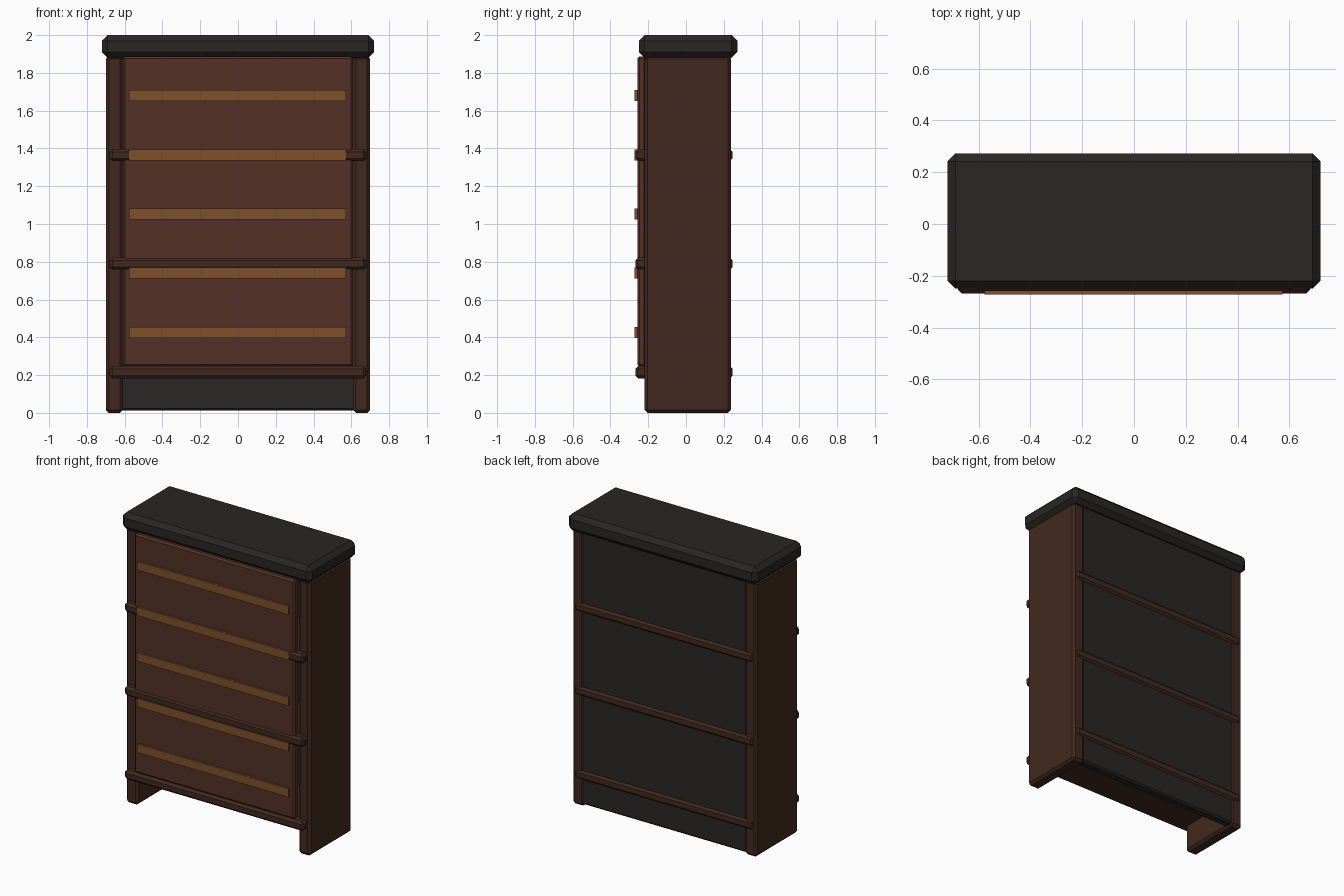
import bpy, bmesh

if "Cube" in bpy.data.objects:
    bpy.data.objects.remove(bpy.data.objects["Cube"])


def material(name, rgb):
    m = bpy.data.materials.new(name)
    m.diffuse_color = (*rgb, 1)
    m.use_nodes = True
    m.node_tree.nodes["Principled BSDF"].inputs["Base Color"].default_value = m.diffuse_color
    return m


dark = material("dark_stain", (0.022, 0.020, 0.018))
walnut = material("walnut", (0.055, 0.022, 0.014))
door_wood = material("door_wood", (0.088, 0.031, 0.020))
oak = material("oak_trim", (0.21, 0.08, 0.024))


def box(name, x, y, z, mat, chamfer=0.0):
    """Box from (min, max) ranges, with optional one-step chamfered edges."""
    bm = bmesh.new()
    bmesh.ops.create_cube(bm, size=1)
    for v in bm.verts:
        v.co = [(r[0] + r[1]) / 2 + c * (r[1] - r[0]) for r, c in zip((x, y, z), v.co)]
    if chamfer:
        bmesh.ops.bevel(bm, geom=bm.edges[:], offset=chamfer, segments=1,
                        profile=0.5, affect='EDGES')
    me = bpy.data.meshes.new(name)
    bm.to_mesh(me)
    bm.free()
    me.materials.append(mat)
    ob = bpy.data.objects.new(name, me)
    bpy.context.collection.objects.link(ob)
    return ob


# Thick top slab
box("top", (-0.72, 0.72), (-0.25, 0.272), (1.88, 2.0), dark, 0.03)

# Side panels that reach the floor
for side, s in (("left", -1), ("right", 1)):
    box(f"{side}_side_panel", tuple(sorted((s * 0.61, s * 0.70))),
        (-0.22, 0.238), (0.0, 1.89), walnut, 0.016)

# Back panel
box("back_panel", (-0.63, 0.63), (0.17, 0.234), (0.012, 1.89), dark, 0.012)

# Shelves poking out slightly at front and back
for i in range(3):
    z = 0.215 + 0.575 * i
    box(f"shelf_{i + 1}", (-0.68, 0.68), (-0.268, 0.247), (z - 0.032, z + 0.032),
        walnut, 0.015)

# Door
box("door", (-0.61, 0.61), (-0.258, -0.21), (0.245, 1.888), door_wood, 0.012)

# Horizontal trim slats on the door
for i in range(5):
    z = 0.426 + 0.3135 * i
    box(f"door_slat_{i + 1}", (-0.577, 0.573), (-0.272, -0.25), (z - 0.029, z + 0.029), oak)
